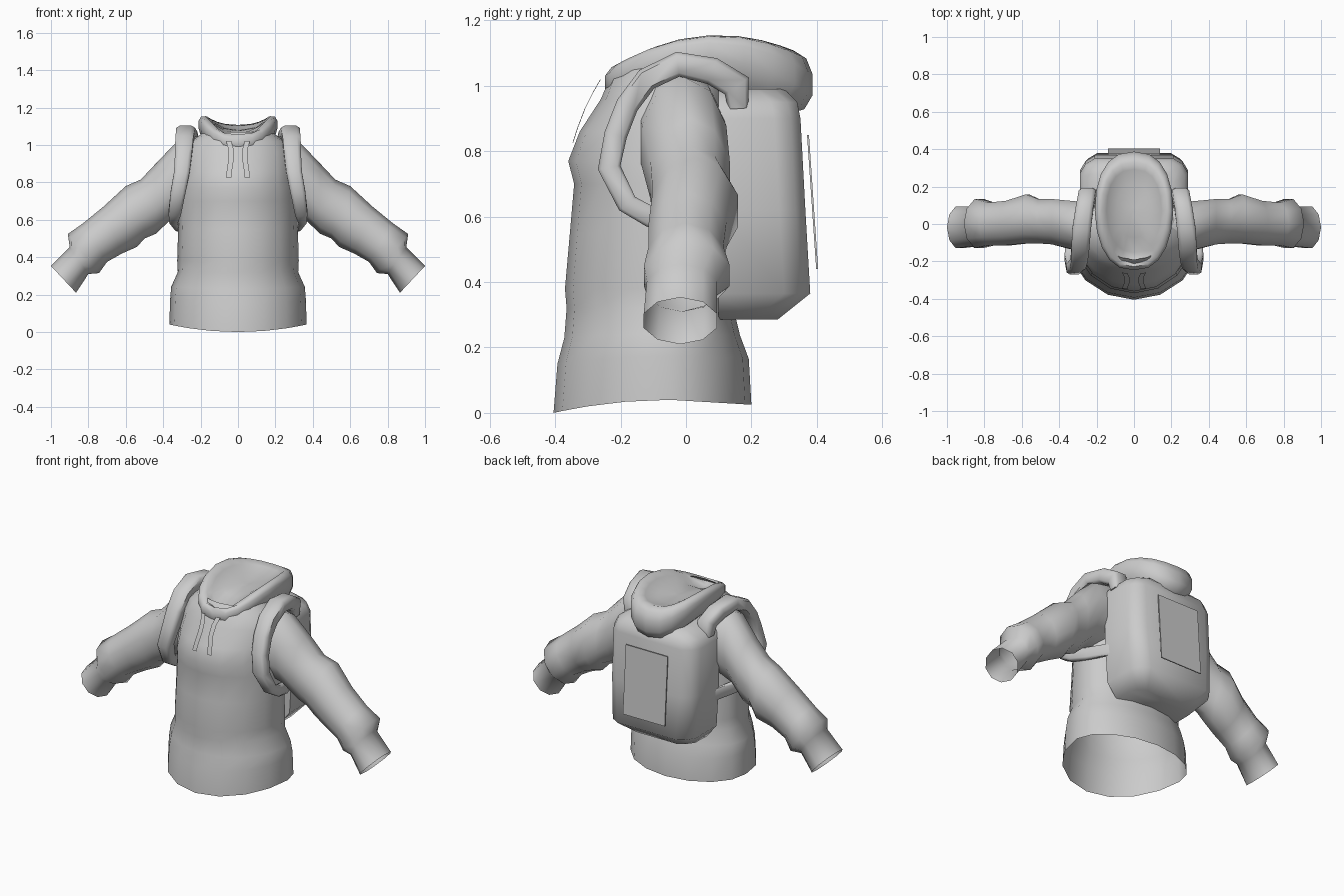
import bpy, bmesh, math
from mathutils import Vector

if "Cube" in bpy.data.objects:
    bpy.data.objects.remove(bpy.data.objects["Cube"])

TAU = math.tau


def loft(name, rings, caps=(False, False), angle=50, mirror=False, closed=True):
    """Skin a list of point rings into one smooth-shaded object."""
    bm = bmesh.new()
    rows = [[bm.verts.new(p) for p in ring] for ring in rings]
    n = len(rows[0])
    for a, b in zip(rows, rows[1:]):
        for i in range(n if closed else n - 1):
            j = (i + 1) % n
            bm.faces.new((a[i], a[j], b[j], b[i]))
    if caps[0]:
        bm.faces.new(rows[0][::-1])
    if caps[1]:
        bm.faces.new(rows[-1])
    bmesh.ops.recalc_face_normals(bm, faces=bm.faces)
    me = bpy.data.meshes.new(name)
    bm.to_mesh(me)
    bm.free()
    ob = bpy.data.objects.new(name, me)
    bpy.context.collection.objects.link(ob)
    bpy.ops.object.select_all(action='DESELECT')
    bpy.context.view_layer.objects.active = ob
    ob.select_set(True)
    bpy.ops.object.shade_smooth_by_angle(angle=math.radians(angle))
    if mirror:
        ob.modifiers.new("mirror", 'MIRROR').use_axis[0] = True
    return ob


# Torso: rings of (height, half width, front y, back y), open at hem and neck
def torso_ring(z, hw, yf, yb, hem, n=16, yc=-0.05):
    pts = []
    for i in range(n):
        c, s = math.cos(TAU * i / n), math.sin(TAU * i / n)
        y = yc + (yb - yc) * s if s > 0 else yc + (yf - yc) * -s
        dz = hem * (0.04 - (0.04 * s * s if s < 0 else 0.015 * s))
        pts.append((hw * c, y, z + dz))
    return pts


torso = [(0.0, .367, -.405, .20, 1), (.15, .363, -.393, .192, .6), (.23, .357, -.372, .165, .3),
         (.32, .322, -.365, .145, 0), (.38, .325, -.37, .14, 0), (.55, .32, -.355, .13, 0),
         (.70, .318, -.342, .13, 0), (.77, .31, -.36, .13, 0), (.86, .30, -.325, .13, 0),
         (.96, .29, -.26, .13, 0), (1.02, .25, -.235, .13, 0), (1.07, .18, -.19, .12, 0)]
loft("sweater_torso", [torso_ring(*t) for t in torso], angle=70)

# Sleeves: rings spanned by top and bottom points (x, z) and a y range
sleeve = [((.20, 1.05), (.25, .64), -.15, .12), ((.32, 1.025), (.36, .60), -.14, .13),
          ((.44, .90), (.44, .525), -.115, .14), ((.52, .815), (.50, .50), -.11, .14),
          ((.60, .78), (.54, .455), -.11, .165),
          ((.72, .67), (.62, .42), -.12, .13), ((.83, .58), (.70, .375), -.12, .12),
          ((.91, .524), (.743, .315), -.135, .14), ((.90, .455), (.80, .31), -.125, .10),
          ((1.0, .353), (.866, .21), -.135, .10)]
rings = []
for (tx, tz), (bx, bz), y0, y1 in sleeve:
    ring = []
    for i in range(10):
        c, s = math.cos(TAU * i / 10), math.sin(TAU * i / 10)
        ring.append(((tx + bx) / 2 + (tx - bx) / 2 * c, (y0 + y1) / 2 + (y1 - y0) / 2 * s,
                     (tz + bz) / 2 + (tz - bz) / 2 * c))
    rings.append(ring)
loft("sleeves", rings, mirror=True, angle=65)


# Hood: folded-down shell, outer skirt over a rounded rim into a shallow bowl
def hood_ring(scale, drop, back_drop, front_drop=0, n=20):
    pts = []
    for i in range(n):
        s, c = math.sin(TAU * i / n), math.cos(TAU * i / n)
        x = .21 * scale * math.copysign(abs(s) ** .8, s) * (1 + .06 * min(c, 0))
        y = .07 + .317 * scale * math.copysign(abs(c) ** .9, c)
        k, f = (1 + c) / 2, max(-c, 0) ** 6
        pts.append((x, y, 1.155 - .9 * (y - .1) ** 2 - drop - back_drop * k * k - front_drop * f))
    return pts


hood = [(.72, .15, .06), (.92, .11, .055), (1, .055, .055), (1, .015, .03),
        (.94, .002, .005), (.82, 0, 0, .05), (.7, .025, 0, .05), (.45, .06, 0), (.08, .075, 0)]
loft("hood", [hood_ring(*h) for h in hood], caps=(False, True), angle=75)


# Backpack: stacked chamfered outlines
def pack_ring(z, hw, y1, y0=.10):
    c = min(.08, (y1 - y0) * .4)
    return [(-hw, y0, z), (-hw, y1 - c, z), (-hw + .03, y1 - .03, z), (-hw + c, y1, z),
            (hw - c, y1, z), (hw - .03, y1 - .03, z), (hw, y1 - c, z), (hw, y0, z)]


loft("backpack", [pack_ring(*p) for p in [(.285, .21, .28), (.365, .275, .38), (.62, .29, .365),
                                          (.90, .29, .35), (.95, .27, .34), (.99, .21, .30)]],
     caps=(True, True), angle=60)

# Plain thin patch on the back of the pack
loft("back_patch", [[(-.14, y - .006, z), (.14, y - .006, z), (.14, y, z), (-.14, y, z)]
                    for y, z in [(.404, .44), (.376, .85)]], caps=(True, True), angle=30)

# Shoulder straps: (x, y, z, half width, half thickness) along the loop
strap = [(.24, .16, .93, .045, .03), (.25, .155, 1.0, .045, .045), (.265, .08, 1.045, .047, .042),
         (.28, -.025, 1.066, .05, .038), (.287, -.12, 1.02, .048, .036), (.292, -.18, .94, .045, .035),
         (.30, -.215, .85, .042, .035), (.32, -.235, .75, .04, .035), (.338, -.18, .64, .033, .032),
         (.345, -.11, .60, .022, .032), (.325, .0, .575, .015, .035), (.27, .14, .56, .012, .035)]
rings = []
for i, (x, y, z, w, t) in enumerate(strap):
    a, b = strap[max(i - 1, 0)], strap[min(i + 1, len(strap) - 1)]
    d = Vector((0, b[1] - a[1], b[2] - a[2])).normalized()
    nrm, o, side = Vector((0, -d.z, d.y)), Vector((x, y, z)), Vector((1, 0, 0))
    rings.append([o + side * w * u + nrm * t * v for u, v in
                  [(-1, -.7), (-.6, -1), (.6, -1), (1, -.7), (1, .7), (.6, 1), (-.6, 1), (-1, .7)]])
loft("shoulder_straps", rings, caps=(True, True), angle=60, mirror=True)

# Drawstrings: thin wavy ribbons hanging in front of the chest
cord = [(.05, -.262, 1.02), (.038, -.285, .98), (.036, -.31, .93), (.045, -.333, .87), (.05, -.347, .825)]
loft("drawstrings", [[(x - .014, y, z), (x + .014, y + .002, z)] for x, y, z in cord],
     mirror=True, closed=False)
